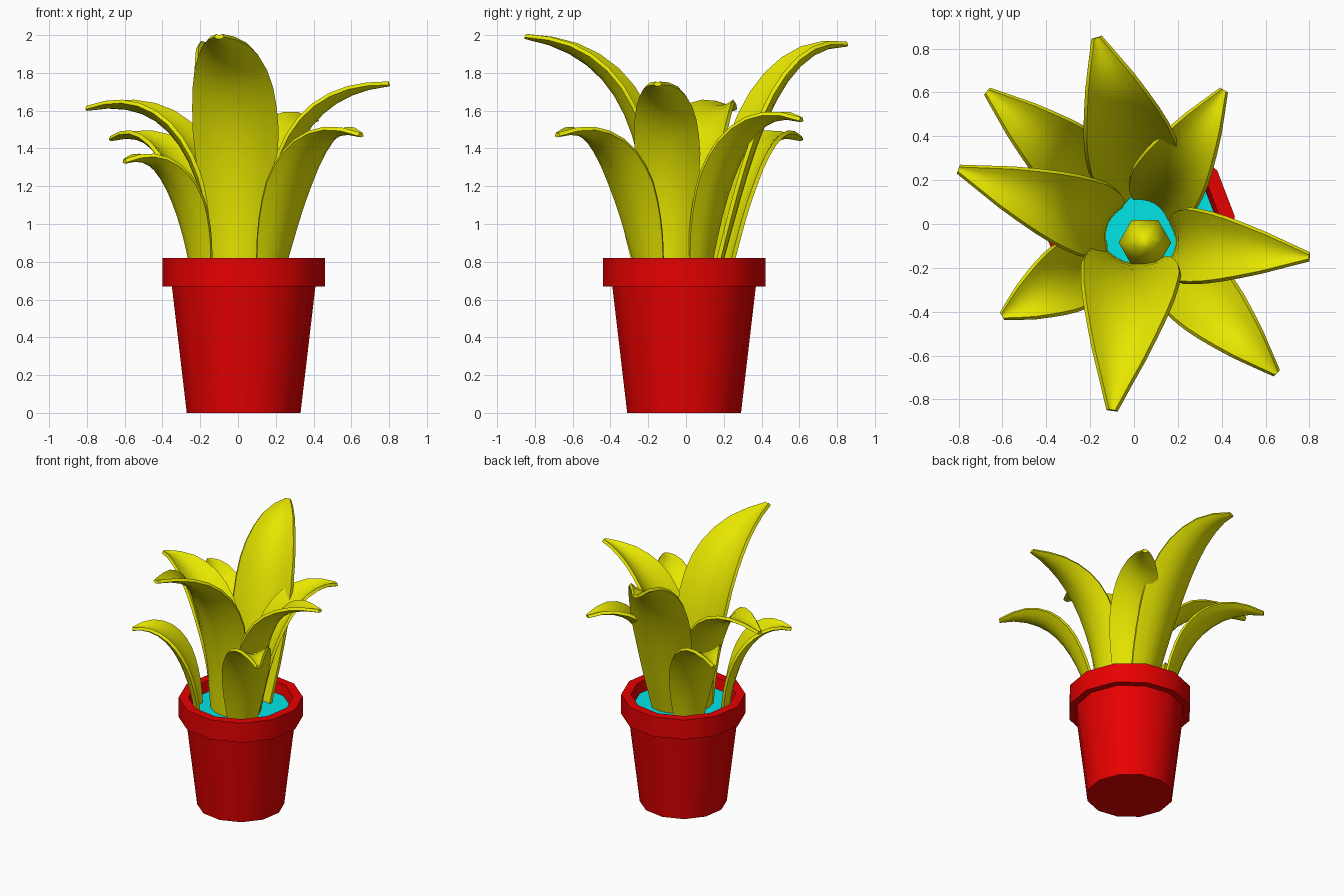
import bpy, bmesh, math
from mathutils import Vector

cube = bpy.data.objects.get("Cube")
if cube:
    bpy.data.objects.remove(cube, do_unlink=True)


def material(name, rgb):
    m = bpy.data.materials.new(name)
    m.use_nodes = True
    m.diffuse_color = (*rgb, 1)
    m.node_tree.nodes["Principled BSDF"].inputs["Base Color"].default_value = (*rgb, 1)
    return m


YELLOW = material("leaf yellow", (0.8, 0.8, 0))
RED = material("pot red", (0.8, 0, 0))
CYAN = material("soil cyan", (0, 0.78, 0.8))


def finish(name, bm, mat, angle):
    bmesh.ops.recalc_face_normals(bm, faces=bm.faces)
    mesh = bpy.data.meshes.new(name)
    bm.to_mesh(mesh)
    bm.free()
    mesh.materials.append(mat)
    ob = bpy.data.objects.new(name, mesh)
    bpy.context.collection.objects.link(ob)
    bpy.ops.object.select_all(action="DESELECT")
    ob.select_set(True)
    bpy.context.view_layer.objects.active = ob
    bpy.ops.object.shade_smooth_by_angle(angle=math.radians(angle))
    return ob


def lathe(name, profile, sides, centre, turn, mat, angle=40):
    """Turn (radius, z) points into a closed solid, capped at both ends."""
    bm = bmesh.new()
    rings = []
    for r, z in profile:
        angles = [math.tau * i / sides + turn for i in range(sides)]
        rings.append([bm.verts.new((centre[0] + r * math.cos(a),
                                    centre[1] + r * math.sin(a), z)) for a in angles])
    for a, b in zip(rings, rings[1:]):
        for i in range(sides):
            j = (i + 1) % sides
            bm.faces.new((a[i], a[j], b[j], b[i]))
    bm.faces.new(rings[0])
    bm.faces.new(rings[-1])
    return finish(name, bm, mat, angle)


# Pot with a thick rim, soil disc inside, bud in the middle
POT = (0.03, -0.01)
TURN = math.radians(6)
lathe("pot", [(0.303, 0), (0.382, 0.67), (0.432, 0.67), (0.432, 0.82),
              (0.365, 0.82), (0.345, 0.72)], 12, POT, TURN, RED)
lathe("soil", [(0.34, 0.725), (0.347, 0.745)], 12, POT, TURN, CYAN)
lathe("bud", [(0.1, 0.73), (0.12, 0.88), (0.09, 1.02), (0.03, 1.12)],
      6, (0.05, -0.085), 0, YELLOW, 65)

ROWS, COLS, BASE_Z = 12, 6, 0.73
WIDTHS = [(0, 0.58), (0.2, 0.84), (0.4, 1), (0.55, 0.97), (0.7, 0.8),
          (0.85, 0.5), (0.96, 0.2), (1, 0.09)]


def width_at(t):
    for (a, wa), (b, wb) in zip(WIDTHS, WIDTHS[1:]):
        if t <= b:
            return wa + (wb - wa) * (t - a) / (b - a)


def leaf(name, base, tip, width, c1, c2):
    """Arching, channelled blade; c1 and c2 are curve handles as (reach, rise) fractions."""
    start = Vector((*base, BASE_Z))
    out = Vector((tip[0] - base[0], tip[1] - base[1], 0))
    reach, rise = out.length, tip[2] - BASE_Z
    out.normalize()
    side = Vector((-out.y, out.x, 0))
    up = Vector((0, 0, 1))
    p = [Vector((0, 0))] + [Vector((c[0] * reach, c[1] * rise)) for c in (c1, c2, (1, 1))]
    bm = bmesh.new()
    grid = []
    for i in range(ROWS + 1):
        t = i / ROWS
        s = 1 - t
        mid = p[1] * (3 * s * s * t) + p[2] * (3 * s * t * t) + p[3] * t ** 3
        tan = ((p[1] - p[0]) * s * s + (p[2] - p[1]) * 2 * s * t + (p[3] - p[2]) * t * t).normalized()
        inward = up * tan.x - out * tan.y
        half = width * width_at(t) / 2
        row = []
        for k in range(COLS + 1):
            u = 2 * k / COLS - 1
            row.append(bm.verts.new(start + out * mid.x + up * mid.y
                                    + side * half * u + inward * 0.37 * half * u * u))
        grid.append(row)
    for a, b in zip(grid, grid[1:]):
        for k in range(COLS):
            bm.faces.new((a[k], a[k + 1], b[k + 1], b[k]))
    ob = finish(name, bm, YELLOW, 40)
    solid = ob.modifiers.new("thickness", "SOLIDIFY")
    solid.thickness = 0.022
    solid.offset = 0
    # Thicken before the edge sharpening
    bpy.ops.object.modifier_move_to_index(modifier=solid.name, index=0)
    bpy.ops.object.modifier_apply(modifier=solid.name)
    bpy.ops.object.shade_smooth_by_angle(angle=math.radians(40))


# Tall leaves
leaf("front_leaf", (-0.01, -0.19), (-0.1, -0.85, 1.99), 0.45, (0, 0.55), (0.18, 0.92))
leaf("back_leaf", (0.04, 0.16), (-0.17, 0.85, 1.95), 0.42, (0.22, 0.45), (0.4, 1.0))
leaf("left_leaf", (0.2, -0.095), (0.8, -0.15, 1.74), 0.34, (0, 0.6), (0.25, 0.95))
leaf("right_leaf", (-0.13, 0), (-0.8, 0.25, 1.61), 0.35, (0, 0.65), (0.3, 1.1))
# Short drooping leaves
leaf("front_left_leaf", (0.19, -0.21), (0.65, -0.68, 1.47), 0.33, (0.15, 0.5), (0.38, 1.13))
leaf("front_right_leaf", (-0.22, -0.2), (-0.6, -0.42, 1.33), 0.32, (0.1, 0.5), (0.38, 1.13))
leaf("back_left_leaf", (0.1, 0.1), (0.41, 0.61, 1.55), 0.34, (0.1, 0.5), (0.35, 1.12))
leaf("back_right_leaf", (-0.16, 0.18), (-0.67, 0.605, 1.45), 0.34, (0.1, 0.5), (0.35, 1.13))
